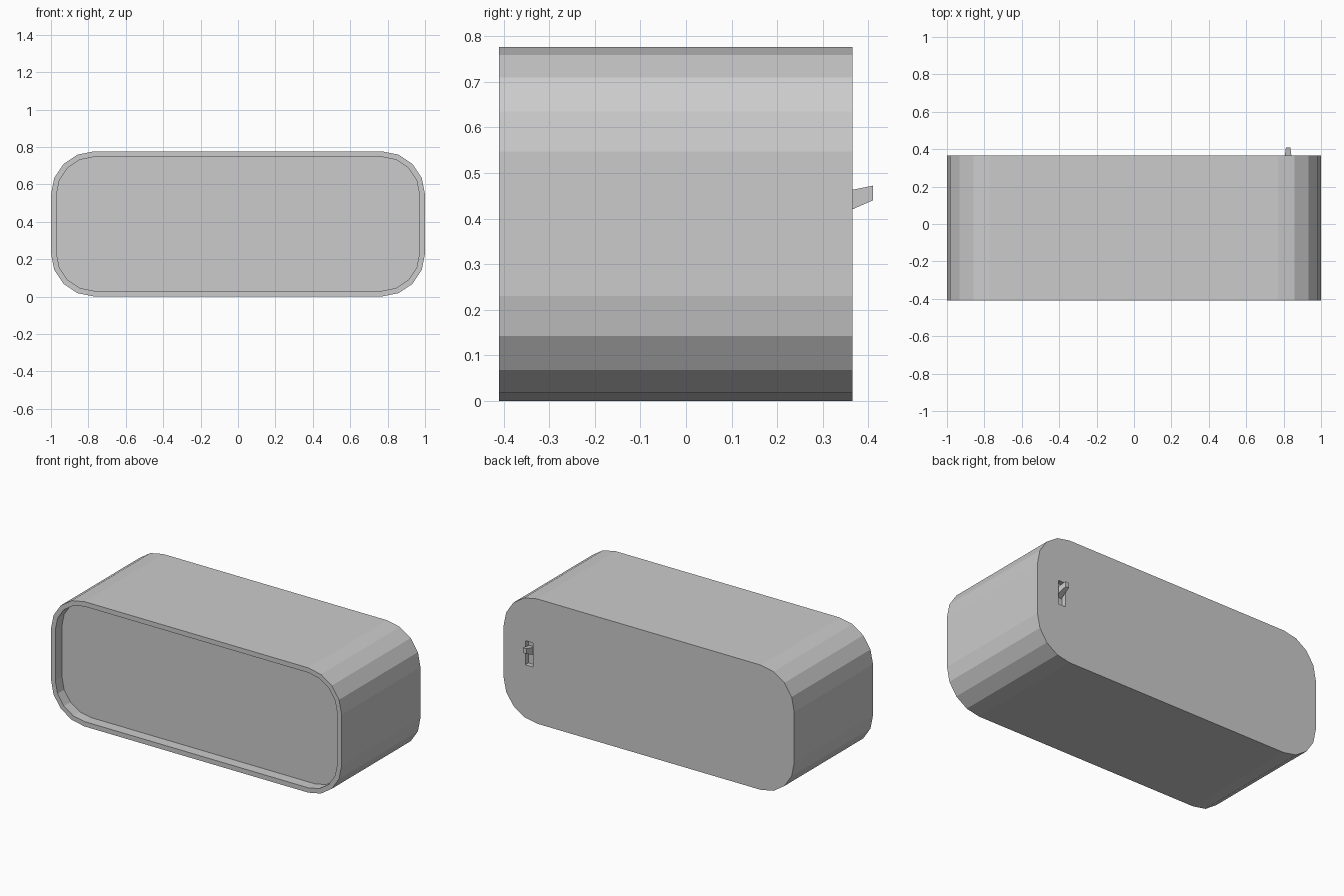
import bpy, bmesh
from math import sin, cos, pi

if "Cube" in bpy.data.objects:
    bpy.data.objects.remove(bpy.data.objects["Cube"])

FRONT, BACK = -0.41, 0.365
RECESS = 0.065


def rounded_loop(bm, radius, y):
    """Ring of vertices: rounded rectangle in xz, 4 segments per corner."""
    cx, cz, mid = 0.77, 0.158, 0.3885
    verts = []
    for q, (sx, sz) in enumerate([(1, 1), (-1, 1), (-1, -1), (1, -1)]):
        for i in range(5):
            a = (q + i / 4) * pi / 2
            verts.append(bm.verts.new((sx * cx + radius * cos(a), y,
                                       mid + sz * cz + radius * sin(a))))
    return verts


def skin(name, loops_fn):
    """Object made by bridging successive rings and capping both ends."""
    bm = bmesh.new()
    loops = loops_fn(bm)
    for a, b in zip(loops, loops[1:]):
        n = len(a)
        for i in range(n):
            bm.faces.new((a[i], a[(i + 1) % n], b[(i + 1) % n], b[i]))
    bm.faces.new(loops[0])
    bm.faces.new(loops[-1])
    bmesh.ops.recalc_face_normals(bm, faces=bm.faces)
    mesh = bpy.data.meshes.new(name)
    bm.to_mesh(mesh)
    bm.free()
    obj = bpy.data.objects.new(name, mesh)
    bpy.context.collection.objects.link(obj)
    return obj


def rect(bm, x0, x1, y, z0, z1):
    return [bm.verts.new(p) for p in ((x0, y, z0), (x1, y, z0), (x1, y, z1), (x0, y, z1))]


# Casing: back cap, outer wall, front rim, recess wall, recessed front panel
casing = skin("casing", lambda bm: [
    rounded_loop(bm, 0.23, BACK),
    rounded_loop(bm, 0.23, FRONT),
    rounded_loop(bm, 0.20, FRONT),
    rounded_loop(bm, 0.20, FRONT + RECESS)])

# Switch slot cut into the back
cutter = skin("slot_cutter", lambda bm: [
    rect(bm, 0.798, 0.85, BACK - 0.03, 0.345, 0.495),
    rect(bm, 0.798, 0.85, BACK + 0.05, 0.345, 0.495)])
cut = casing.modifiers.new("slot", 'BOOLEAN')
cut.operation, cut.solver, cut.object = 'DIFFERENCE', 'EXACT', cutter
bpy.context.view_layer.objects.active = casing
bpy.ops.object.modifier_apply(modifier=cut.name)
bpy.data.objects.remove(cutter)

# Tapered switch lever, tilted upward out of the slot
skin("switch_lever", lambda bm: [
    rect(bm, 0.803, 0.845, BACK - 0.03, 0.407, 0.457),
    rect(bm, 0.812, 0.836, 0.41, 0.44, 0.472)])
